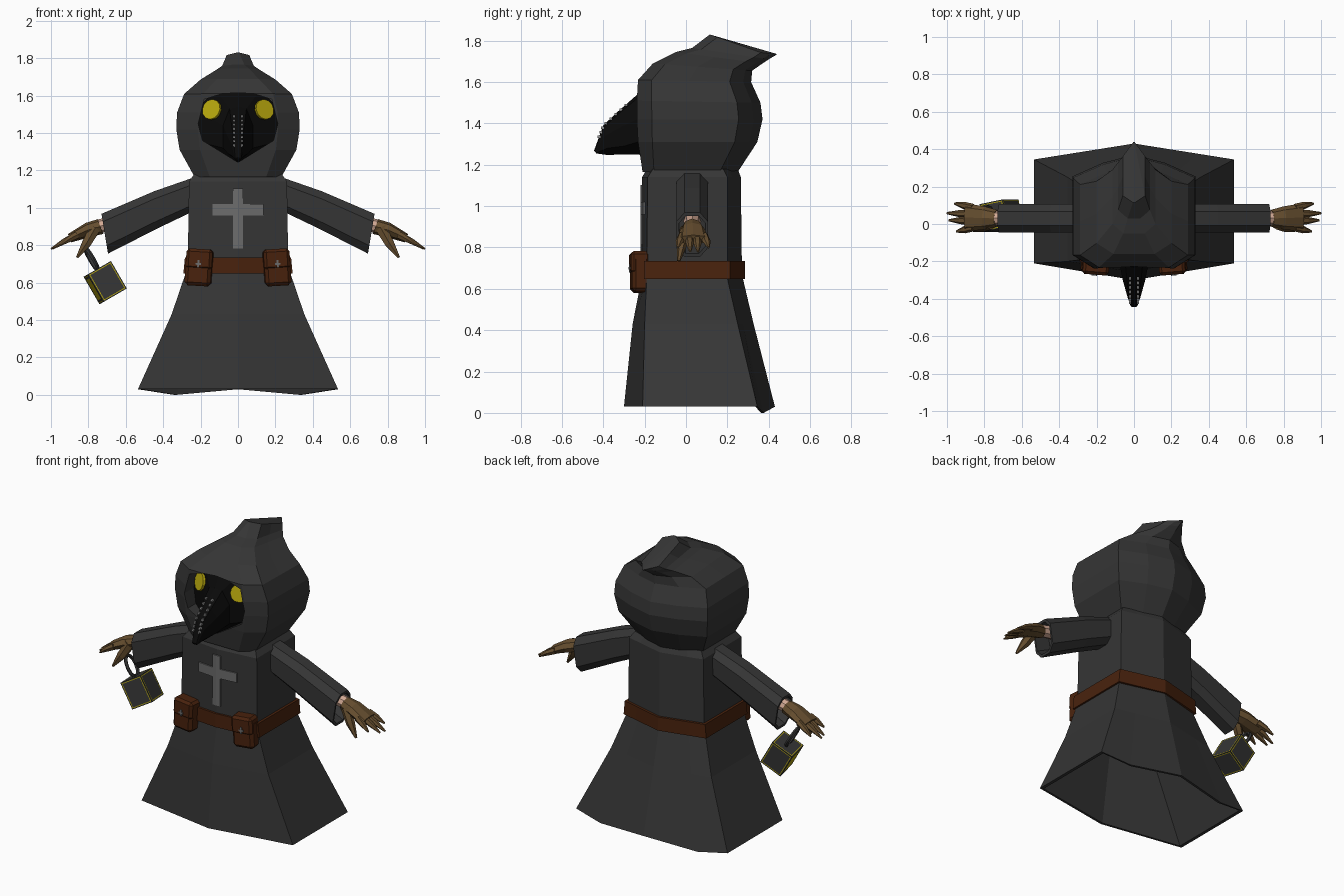
import bpy, bmesh, math
from mathutils import Matrix, Vector

if "Cube" in bpy.data.objects:
    bpy.data.objects.remove(bpy.data.objects["Cube"])


def material(name, *rgb):
    m = bpy.data.materials.new(name)
    m.diffuse_color = (*rgb, 1)
    m.use_nodes = True
    m.node_tree.nodes["Principled BSDF"].inputs["Base Color"].default_value = m.diffuse_color
    return m


ROBE = material("charcoal cloth", .036, .036, .036)
MASK = material("black leather", .003, .003, .003)
YELLOW = material("yellow glass", .48, .39, .004)
BELT = material("brown leather", .066, .016, .004)
GLOVE = material("tan glove", .13, .075, .028)
GREY = material("grey trim", .15, .15, .15)
STITCH = material("light thread", .32, .32, .32)
SKIN = material("skin", .65, .40, .30)
IRON = material("dark iron", .036, .036, .036)


def finish(name, bm, *mats):
    bmesh.ops.recalc_face_normals(bm, faces=bm.faces)
    me = bpy.data.meshes.new(name)
    bm.to_mesh(me)
    bm.free()
    for m in mats:
        me.materials.append(m)
    ob = bpy.data.objects.new(name, me)
    bpy.context.collection.objects.link(ob)
    return ob


def loft(name, rings, mat):
    """Skin closed rings of equal length and cap both ends."""
    bm = bmesh.new()
    vs = [[bm.verts.new(p) for p in r] for r in rings]
    n = len(vs[0])
    for a, b in zip(vs, vs[1:]):
        for i in range(n):
            j = (i + 1) % n
            bm.faces.new((a[i], a[j], b[j], b[i]))
    bm.faces.new(vs[0])
    bm.faces.new(vs[-1])
    return finish(name, bm, mat)


def mirror_ring(half):
    return half + [(-x, y, z) for x, y, z in reversed(half) if x > 1e-6]


def box(name, loc, size, mat, rot=Matrix(), bevel=0):
    bm = bmesh.new()
    bmesh.ops.create_cube(bm, size=1, matrix=Matrix.Translation(loc) @ rot @ Matrix.Diagonal((*size, 1)))
    if bevel:
        bmesh.ops.bevel(bm, geom=bm.edges[:], offset=bevel, segments=1, affect='EDGES')
    return finish(name, bm, mat)


def limb(name, stations, mat, n=6):
    """Tapered tube; stations are (centre, half width in y, half thickness)."""
    axis = (Vector(stations[-1][0]) - Vector(stations[0][0])).normalized()
    side = (Vector((0, 1, 0)) - axis * axis.y).normalized()
    up = axis.cross(side)
    ang = [2 * math.pi * i / n for i in range(n)]
    return loft(name, [[Vector(c) + side * w * math.cos(a) + up * t * math.sin(a) for a in ang]
                       for c, w, t in stations], mat)


# Robe: inner cavity, flared hem, straight torso
def robe_ring(z, w, front, front_c, back_c, back, dip=0):
    mid = back + (back_c - back) * .64
    return mirror_ring([(0, front, z), (w, front_c, z), (w, back_c, z), (.64 * w, mid, z - dip), (0, back, z)])


loft("robe", [robe_ring(*r) for r in [
    (.45, .31, -.22, -.17, .21, .29), (.03, .515, -.285, -.20, .335, .415, .03),
    (.03, .535, -.30, -.21, .345, .43, .03), (.43, .355, -.258, -.2, .25, .327),
    (.65, .28, -.215, -.19, .2, .275), (.73, .268, -.215, -.19, .2, .27),
    (1.14, .262, -.212, -.185, .2, .265), (1.18, .235, -.19, -.16, .18, .25)]], ROBE)

# Belt
loft("belt", [robe_ring(z, w, -.228, -.203, .213, .285) for z, w in ((.648, .292), (.735, .284))], BELT)


# Hood: stacked boxy rings that lean back into a pointed tip
def hood_ring(yf, zf, yb, zb, w, flat):
    half = [(0, -1), (flat, -1), (1, -.76), (1, -.1), (1, .62), (.5, .86), (0, 1)]
    return mirror_ring([(w * x, yf + (yb - yf) * (t + 1) / 2, zf + (zb - zf) * (t + 1) / 2) for x, t in half])


hood = loft("hood", [hood_ring(*r) for r in [
    (-.21, 1.165, .25, 1.165, .232, .65), (-.232, 1.31, .345, 1.31, .312, .65),
    (-.238, 1.42, .37, 1.42, .33, .65), (-.238, 1.51, .36, 1.50, .326, .65),
    (-.232, 1.61, .315, 1.60, .288, .65), (-.16, 1.69, .32, 1.655, .2, .55),
    (-.05, 1.745, .37, 1.69, .115, .5), (.03, 1.765, .40, 1.71, .085, .4),
    (.115, 1.83, .42, 1.722, .06, .1), (.435, 1.737, .44, 1.733, .003, .3)]], ROBE)

# Face opening cut into the hood
outline = [(0, 1.615), (.085, 1.61), (.18, 1.58), (.213, 1.45), (.19, 1.36), (0, 1.243)]
cutter = loft("face_cutter", [mirror_ring([(x, y, z) for x, z in outline]) for y in (-.5, -.11)], ROBE)
cutter.hide_render = True
mod = hood.modifiers.new("opening", 'BOOLEAN')
mod.object, mod.operation, mod.solver = cutter, 'DIFFERENCE', 'EXACT'
bpy.context.view_layer.objects.active = hood
bpy.ops.object.modifier_apply(modifier=mod.name)
bpy.data.objects.remove(cutter)

# Beaked mask
loft("beaked_mask", [mirror_ring(h) for h in [
    [(0, -.19, 1.63), (.12, -.16, 1.63), (.23, -.13, 1.52), (.2, -.15, 1.35), (0, -.19, 1.235)],
    [(0, -.235, 1.54), (.045, -.225, 1.53), (.08, -.2, 1.44), (.08, -.2, 1.32), (0, -.23, 1.25)],
    [(0, -.33, 1.457), (.035, -.325, 1.447), (.06, -.3, 1.39), (.055, -.3, 1.29), (0, -.31, 1.25)],
    [(0, -.40, 1.39), (.025, -.40, 1.38), (.035, -.39, 1.34), (.035, -.38, 1.28), (0, -.38, 1.247)],
    [(0, -.445, 1.268), (.015, -.442, 1.266), (.018, -.438, 1.262), (.015, -.435, 1.257), (0, -.435, 1.255)],
]], MASK)

for s, tag in ((1, "right"), (-1, "left")):
    # Eye lenses
    nrm = Vector((.5 * s, -.83, .24))
    bm = bmesh.new()
    bmesh.ops.create_cone(bm, cap_ends=True, segments=12, radius1=.055, radius2=.055, depth=.016,
                          matrix=Matrix.Translation((.14 * s, -.183, 1.525)) @
                          nrm.to_track_quat('Z', 'Y').to_matrix().to_4x4())
    finish("eye_lens_" + tag, bm, YELLOW)

    # Beak stitches
    for i in range(8):
        z = 1.335 + i * .022
        y = -.4 + (z - 1.39) * (1.1 if z > 1.39 else .37)
        box(f"stitch_{tag}_{i}", (.022 * s, y, z), (.012, .014, .012), STITCH)

    # Sleeve with a recessed cuff
    def sleeve_ring(xt, zt, xb, zb, k=1):
        ring = []
        for a, b in ((.5, 1), (1, .6), (1, -.6), (.5, -1), (-.5, -1), (-1, -.6), (-1, .6), (-.5, 1)):
            t = (1 - b * k) / 2
            ring.append((s * (xt + (xb - xt) * t), .03 + .076 * a * k, zt + (zb - zt) * t))
        return ring
    loft("sleeve_" + tag, [sleeve_ring(*r) for r in [
        (.2, 1.175, .2, 1.0), (.45, 1.088, .43, .89), (.73, .968, .695, .755),
        (.73, .968, .695, .755, .85), (.63, 1.0, .60, .80, .8)]], ROBE)

    # Wrist, palm, fingers and thumb
    def P(x, y, z):
        return (s * x, y, z)
    limb("wrist_" + tag, [(P(.61, .03, .93), .042, .04), (P(.75, .032, .9), .038, .036)], SKIN, 8)
    limb("palm_" + tag, [(P(.735, .03, .90), .046, .042), (P(.80, .032, .882), .062, .04),
                         (P(.90, .035, .838), .075, .024)], GLOVE, 8)
    for i, (y0, y1, x1, z1) in enumerate(((-.02, -.04, .95, .80), (.017, .02, .99, .782),
                                          (.053, .058, 1.0, .78), (.088, .11, .96, .80))):
        limb(f"finger_{tag}_{i}", [(P(.86, y0, .855), .02, .022),
                                   (P((.86 + x1) / 2, (y0 + y1) / 2, (.862 + z1) / 2), .02, .017),
                                   (P(x1, y1, z1), .006, .005)], GLOVE)
    limb("thumb_" + tag, [(P(.765, .0, .89), .03, .034), (P(.81, -.02, .81), .024, .028),
                          (P(.86, -.035, .735), .008, .007)], GLOVE)

    # Belt pouch with flap and rivet
    tilt = Matrix.Rotation(-.06 * s, 4, 'Y') @ Matrix.Rotation(.08 * s, 4, 'Z')
    box("pouch_" + tag, (.21 * s, -.222, .67), (.14, .088, .175), BELT, tilt, .018)
    box("pouch_flap_" + tag, (.205 * s, -.224, .725), (.14, .094, .11), BELT, tilt, .015)
    for k, size in enumerate(((.03, .008, .01), (.01, .008, .04))):
        box(f"rivet_{tag}_{k}", (.212 * s, -.272, .70), size, GREY, tilt)

    # Chest cross, one half per side, following the folded front
    for part, w, h, z in (("upright", .027, .32, .943), ("arm", .135, .06, .99)):
        ob = box(f"cross_{part}_{tag}", (s * w / 2, -.2165, z), (w, .008, h), GREY)
        for v in ob.data.vertices:
            v.co.y += abs(v.co.x) * .097

# Lantern: tilted box with thin yellow outlines and one glowing pane
place = Matrix.Translation((-.71, .045, .60)) @ Matrix.Rotation(math.radians(-30), 4, 'Y') \
    @ Matrix.Rotation(math.radians(10), 4, 'Z')
bm = bmesh.new()
bmesh.ops.create_cube(bm, size=1, matrix=place @ Matrix.Diagonal((.145, .15, .17, 1)))
panels = bm.faces[:]
bmesh.ops.inset_individual(bm, faces=panels, thickness=.008)
for f in bmesh.ops.inset_individual(bm, faces=panels, thickness=.006)["faces"]:
    f.material_index = 1
bmesh.ops.inset_individual(bm, faces=panels, thickness=.018)
for f in panels:
    f.material_index = int(f.calc_center_median().x < -.76)
finish("lantern", bm, IRON, YELLOW)

# Lantern handle: oval ring hooked over the hand
rings = bmesh.new()
N, M = 12, 5
grid = []
for i in range(N):
    a = 2 * math.pi * i / N
    row = []
    for j in range(M):
        b = 2 * math.pi * j / M
        r = .011 * math.cos(b)
        p = Vector((.011 * math.sin(b), (.05 + r) * math.cos(a), .145 + (.068 + r) * math.sin(a)))
        row.append(rings.verts.new(place @ p))
    grid.append(row)
for i in range(N):
    for j in range(M):
        k, l = (i + 1) % N, (j + 1) % M
        rings.faces.new((grid[i][j], grid[k][j], grid[k][l], grid[i][l]))
finish("lantern_handle", rings, IRON)
